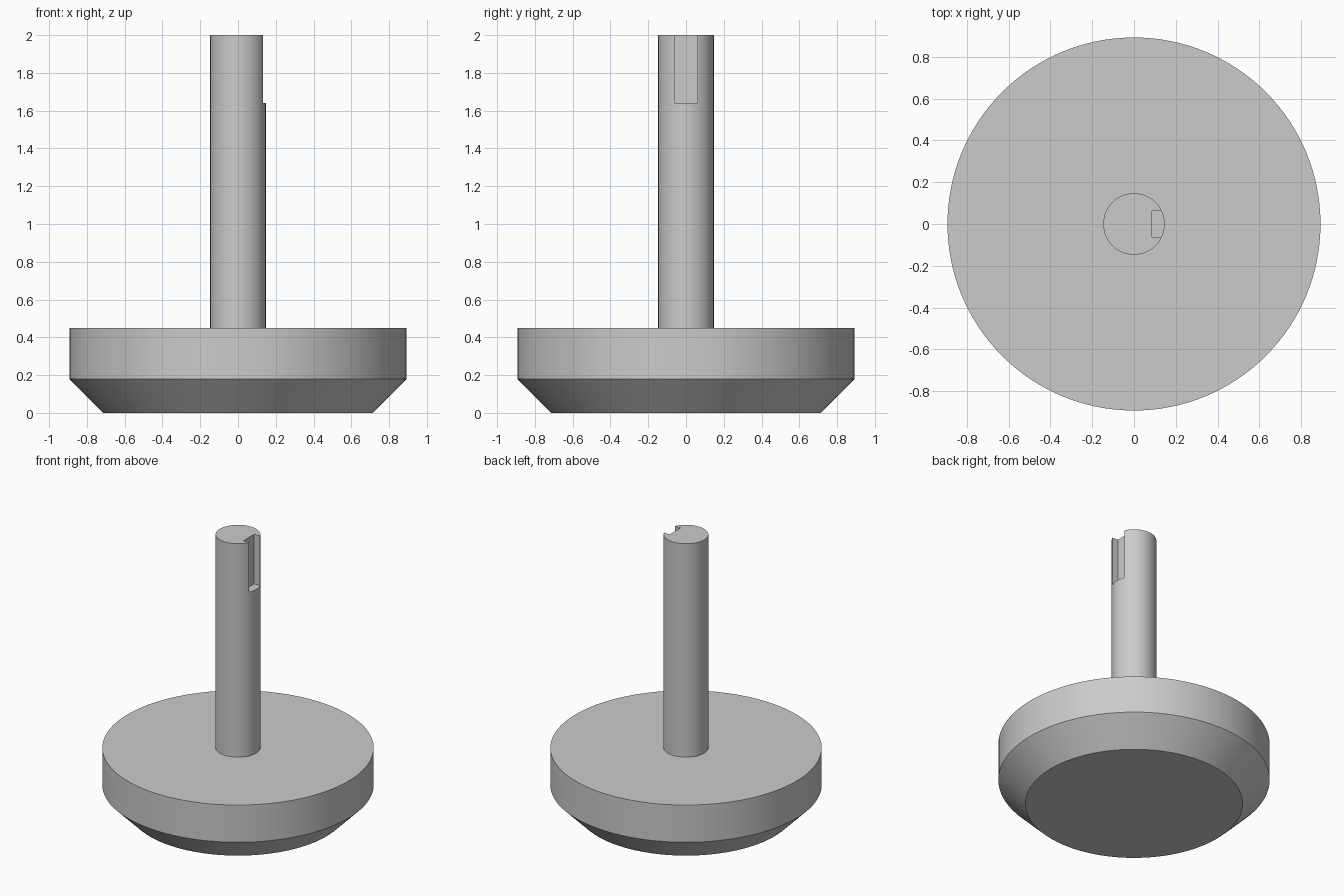
import bpy, bmesh, math
from mathutils import Matrix

if "Cube" in bpy.data.objects:
    bpy.data.objects.remove(bpy.data.objects["Cube"])

SEGMENTS = 128
WHEEL_R, FOOT_R, SHAFT_R = 0.893, 0.715, 0.147
CHAMFER_Z, WHEEL_TOP, SHAFT_TOP = 0.18, 0.45, 2.0
KEY_X, KEY_WIDTH, KEY_Z = 0.087, 0.124, 1.64

grey = bpy.data.materials.new("plain grey")
grey.use_nodes = True
colour = (0.6, 0.6, 0.6, 1)
grey.diffuse_color = colour
grey.node_tree.nodes["Principled BSDF"].inputs["Base Color"].default_value = colour


def make_object(name, bm):
    mesh = bpy.data.meshes.new(name)
    bm.to_mesh(mesh)
    bm.free()
    mesh.materials.append(grey)
    obj = bpy.data.objects.new(name, mesh)
    bpy.context.collection.objects.link(obj)
    return obj


def lathe(name, profile):
    """Turn a (radius, height) profile round z and close both ends."""
    bm = bmesh.new()
    rings = []
    for r, z in profile:
        angles = [math.tau * i / SEGMENTS for i in range(SEGMENTS)]
        rings.append([bm.verts.new((r * math.cos(a), r * math.sin(a), z)) for a in angles])
    for low, high in zip(rings, rings[1:]):
        for i in range(SEGMENTS):
            j = (i + 1) % SEGMENTS
            bm.faces.new((low[i], low[j], high[j], high[i]))
    bm.faces.new(rings[0][::-1])
    bm.faces.new(rings[-1])
    return make_object(name, bm)


# Chamfered wheel and its shaft, turned as one solid
body = lathe("wheel_and_shaft", [
    (FOOT_R, 0), (WHEEL_R, CHAMFER_Z), (WHEEL_R, WHEEL_TOP),
    (SHAFT_R, WHEEL_TOP), (SHAFT_R, SHAFT_TOP)])

# Keyway slot at the top of the shaft, on the +x side
depth, height = 0.2, SHAFT_TOP - KEY_Z + 0.1
bm = bmesh.new()
bmesh.ops.create_cube(bm, size=1, matrix=Matrix.Translation(
    (KEY_X + depth / 2, 0, KEY_Z + height / 2)) @ Matrix.Diagonal((depth, KEY_WIDTH, height, 1)))
cutter = make_object("keyway_cutter", bm)
cutter.hide_render = True

cut = body.modifiers.new("keyway", 'BOOLEAN')
cut.operation = 'DIFFERENCE'
cut.solver = 'EXACT'
cut.object = cutter

bpy.ops.object.select_all(action='DESELECT')
body.select_set(True)
bpy.context.view_layer.objects.active = body
bpy.ops.object.modifier_apply(modifier=cut.name)
bpy.data.objects.remove(cutter)
bpy.ops.object.shade_smooth_by_angle(angle=math.radians(30))
